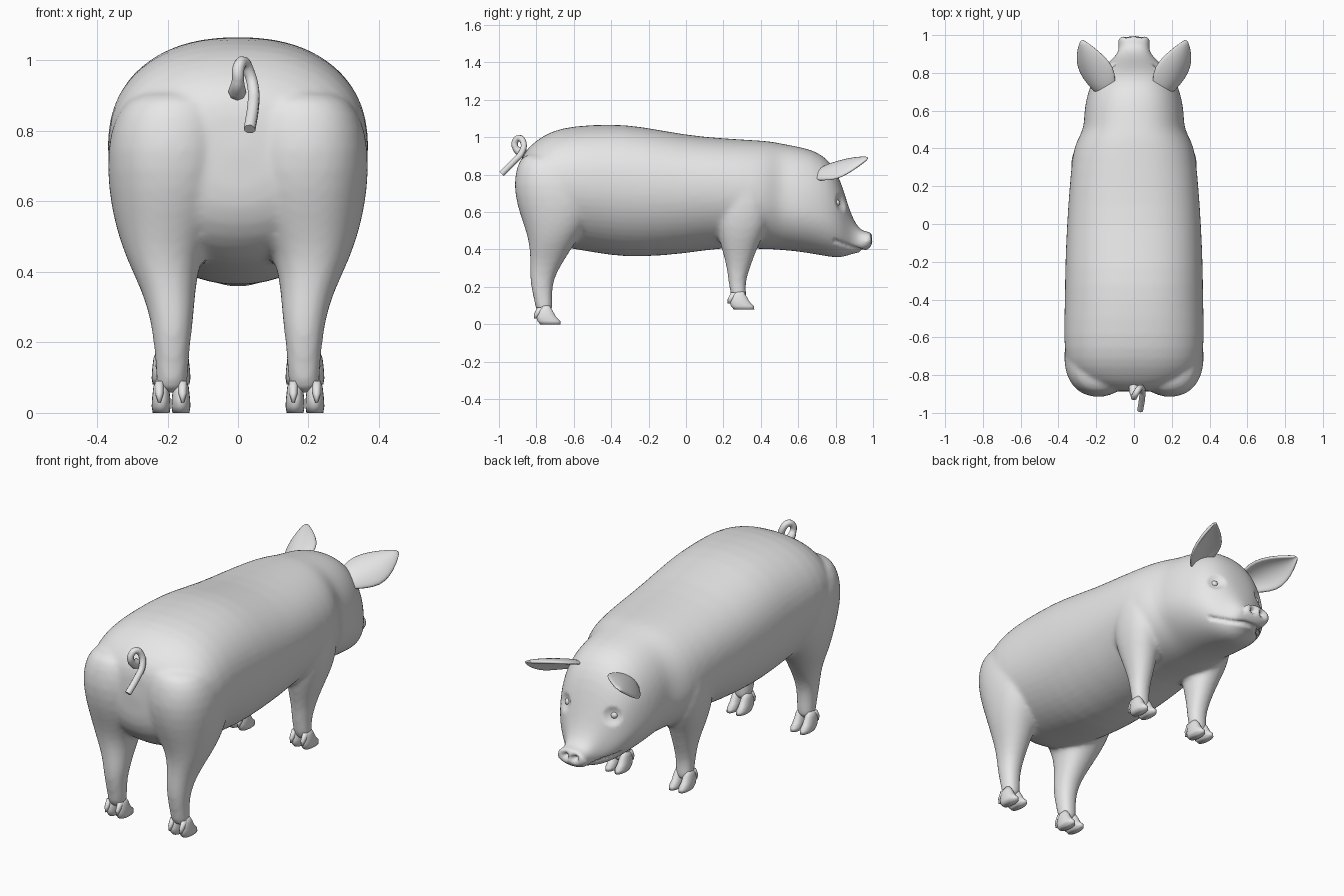
import bpy, bmesh, math
from mathutils import Vector

cube = bpy.data.objects.get("Cube")
if cube:
    bpy.data.objects.remove(cube, do_unlink=True)

skin = bpy.data.materials.new("plain grey skin")
skin.use_nodes = True
skin.diffuse_color = (0.8, 0.8, 0.8, 1)
skin.node_tree.nodes["Principled BSDF"].inputs["Base Color"].default_value = (0.8, 0.8, 0.8, 1)


def add_object(name, bm):
    """Turn a bmesh into a smooth shaded object with the skin material."""
    bmesh.ops.recalc_face_normals(bm, faces=bm.faces)
    for face in bm.faces:
        face.smooth = True
    mesh = bpy.data.meshes.new(name)
    bm.to_mesh(mesh)
    bm.free()
    mesh.materials.append(skin)
    obj = bpy.data.objects.new(name, mesh)
    bpy.context.collection.objects.link(obj)
    return obj


def loft(bm, rings):
    """Join closed rings of points into a capped tube."""
    loops = [[bm.verts.new(p) for p in ring] for ring in rings]
    n = len(loops[0])
    for a, b in zip(loops, loops[1:]):
        for i in range(n):
            j = (i + 1) % n
            bm.faces.new((a[i], a[j], b[j], b[i]))
    bm.faces.new(loops[0])
    bm.faces.new(loops[-1])


def power(value, n):
    return math.copysign(abs(value) ** (2 / n), value)


def angles(count):
    return [2 * math.pi * i / count for i in range(count)]


def body_ring(y, bottom, top, half):
    """Upright cross-section, fuller above than below."""
    level = 0.54 if y < 0.2 else max(0.42, 0.54 - 0.3 * (y - 0.2))
    middle = bottom + level * (top - bottom)
    ring = []
    for a in angles(28):
        c, s = math.cos(a), math.sin(a)
        n = 2.3 if s > 0 else 2.0
        height = top - middle if s > 0 else middle - bottom
        ring.append((half * power(c, n), y, middle + height * power(s, n)))
    return ring


def leg_ring(side, z, back, front, inner, outer):
    """Level cross-section given by its extents."""
    cx, cy = (inner + outer) / 2, (back + front) / 2
    rx, ry = (outer - inner) / 2, (front - back) / 2
    return [(side * (cx + rx * power(math.cos(a), 2.2)),
             cy + ry * power(math.sin(a), 2.2), z) for a in angles(20)]


# Trunk, head and snout: y, bottom, top, half width
TRUNK = [
    (-.89, .62, .86, .12), (-.86, .53, .93, .24), (-.80, .46, .985, .33),
    (-.72, .42, 1.035, .365), (-.6, .40, 1.063, .375), (-.4, .365, 1.072, .368),
    (-.25, .355, 1.062, .368), (0, .375, 1.012, .358), (.2, .41, .995, .343),
    (.38, .40, .985, .328), (.45, .40, .98, .30), (.51, .395, .968, .265),
    (.58, .39, .955, .268), (.68, .375, .935, .252), (.76, .36, .885, .222),
    (.81, .355, .81, .188), (.845, .36, .71, .15), (.875, .37, .61, .112),
    (.905, .38, .54, .088), (.935, .385, .505, .08), (.96, .39, .495, .086),
    (.985, .41, .495, .087), (.998, .425, .485, .072),
]
# Legs from the ground up: z, back, front, inner, outer
HIND = [
    (.05, -.80, -.71, .145, .235), (.12, -.81, -.715, .14, .232),
    (.2, -.83, -.715, .135, .24), (.27, -.835, -.695, .125, .25),
    (.35, -.833, -.645, .12, .275), (.44, -.84, -.59, .105, .32),
    (.53, -.868, -.515, .05, .35), (.63, -.905, -.47, .01, .37),
    (.75, -.925, -.5, .005, .375), (.85, -.905, -.56, .02, .35),
    (.92, -.87, -.64, .06, .29),
]
FORE = [
    (.12, .25, .33, .145, .238), (.17, .235, .32, .145, .235),
    (.24, .225, .32, .14, .24), (.32, .215, .35, .135, .255),
    (.42, .185, .385, .12, .29), (.52, .16, .44, .12, .325),
    (.64, .165, .45, .14, .338), (.77, .22, .40, .16, .33),
]

bm = bmesh.new()
loft(bm, [body_ring(*row) for row in TRUNK])
for side in (-1, 1):
    for leg in (HIND, FORE):
        loft(bm, [leg_ring(side, *row) for row in leg])
rough = add_object("rough_body", bm)

# Fuse trunk and legs into one soft skin
rough.modifiers.new("round", 'SUBSURF').levels = 1
fuse = rough.modifiers.new("fuse", 'REMESH')
fuse.mode, fuse.voxel_size = 'VOXEL', 0.012
soften = rough.modifiers.new("soften", 'SMOOTH')
soften.factor, soften.iterations = 0.5, 8
graph = bpy.context.evaluated_depsgraph_get()
mesh = bpy.data.meshes.new_from_object(rough.evaluated_get(graph))
bpy.data.objects.remove(rough, do_unlink=True)
bm = bmesh.new()
bm.from_mesh(mesh)
bm.normal_update()


def dent(centre, radius, depth):
    """Push in the skin near a point, on both sides."""
    for v in bm.verts:
        gap = (Vector((abs(v.co.x), v.co.y, v.co.z)) - Vector(centre)).length
        if gap < radius:
            v.co -= v.normal * depth * (1 - (gap / radius) ** 2)


# Nostrils and eye sockets
dent((.03, 1, .455), .026, .03)
dent((.14, .825, .65), .05, .018)
# Mouth line
for v in bm.verts:
    line = .45 - .38 * (v.co.y - .785)
    near = abs(v.co.z - line) / .014
    if v.co.y > .79 and v.normal.y < .95 and near < 1:
        v.co -= v.normal * .014 * (1 - near)
add_object("body", bm)

# Eyes set into the sockets
body = bpy.data.objects["body"]
bpy.context.view_layer.update()
for side, label in ((-1, "right"), (1, "left")):
    hit, spot, normal, _ = body.ray_cast(Vector((side * .14, 1.5, .65)), Vector((0, -1, 0)))
    bm = bmesh.new()
    bmesh.ops.create_uvsphere(bm, u_segments=14, v_segments=10, radius=.018)
    bmesh.ops.translate(bm, verts=bm.verts, vec=spot - normal * .006)
    add_object(label + "_eye", bm)

    # Cupped, leaf shaped ear
    across = Vector((.187, -.03, -.10)).normalized()
    rise = Vector((.37, -.45, .82)).normalized()
    rows = [((.15, .69, .80), .05), ((.175, .745, .82), .085),
            ((.205, .81, .835), .104), ((.235, .87, .855), .085),
            ((.258, .925, .872), .05), ((.275, .975, .888), .006)]
    bm = bmesh.new()
    grid = []
    for centre, half in rows:
        row = []
        for i in range(9):
            u = i / 4 - 1
            p = Vector(centre) + across * u * half + rise * half * .35 * (0.5 - u * u)
            row.append(bm.verts.new((side * p.x, p.y, p.z)))
        grid.append(row)
    for a, b in zip(grid, grid[1:]):
        for i in range(8):
            bm.faces.new((a[i], a[i + 1], b[i + 1], b[i]))
    ear = add_object(label + "_ear", bm)
    shell = ear.modifiers.new("thickness", 'SOLIDIFY')
    shell.thickness, shell.offset = .016, 0
    ear.modifiers.new("round", 'SUBSURF').levels = 1

    # Cloven hooves with dew claws
    for part, back, ground in (("hind", -.80, 0), ("fore", .235, .08)):
        bm = bmesh.new()
        for turn in (-1, 1):
            x = .19 + turn * .028
            toe = [(0, .02, .13, .024), (.018, .005, .128, .027),
                   (.04, 0, .105, .026), (.075, .01, .085, .022), (.1, .025, .07, .012)]
            loft(bm, [leg_ring(side, ground + z, back + b, back + f, x - w, x + w)
                      for z, b, f, w in toe])
            claw = [(.03, -.012, 0, .004), (.055, -.012, .02, .012), (.09, .005, .04, .012)]
            x = .19 + turn * .033
            loft(bm, [leg_ring(side, ground + z, back + b, back + f, x - w, x + w)
                      for z, b, f, w in claw])
        add_object(f"{label}_{part}_hoof", bm)

# Curly tail
path = [(0, -.83, .90), (-.002, -.875, .915), (0, -.912, .945), (.002, -.912, .98),
        (.014, -.89, .995), (.032, -.868, .965), (.044, -.88, .915),
        (.043, -.92, .87), (.033, -.985, .805)]
curve = bpy.data.curves.new("tail", 'CURVE')
curve.dimensions = '3D'
curve.bevel_depth, curve.bevel_resolution, curve.use_fill_caps = .018, 2, True
spline = curve.splines.new('BEZIER')
spline.bezier_points.add(len(path) - 1)
for i, (point, co) in enumerate(zip(spline.bezier_points, path)):
    point.co = co
    point.handle_left_type = point.handle_right_type = 'AUTO'
    point.radius = 1.4 if i < 2 else 0.95
curve.materials.append(skin)
bpy.context.collection.objects.link(bpy.data.objects.new("tail", curve))
